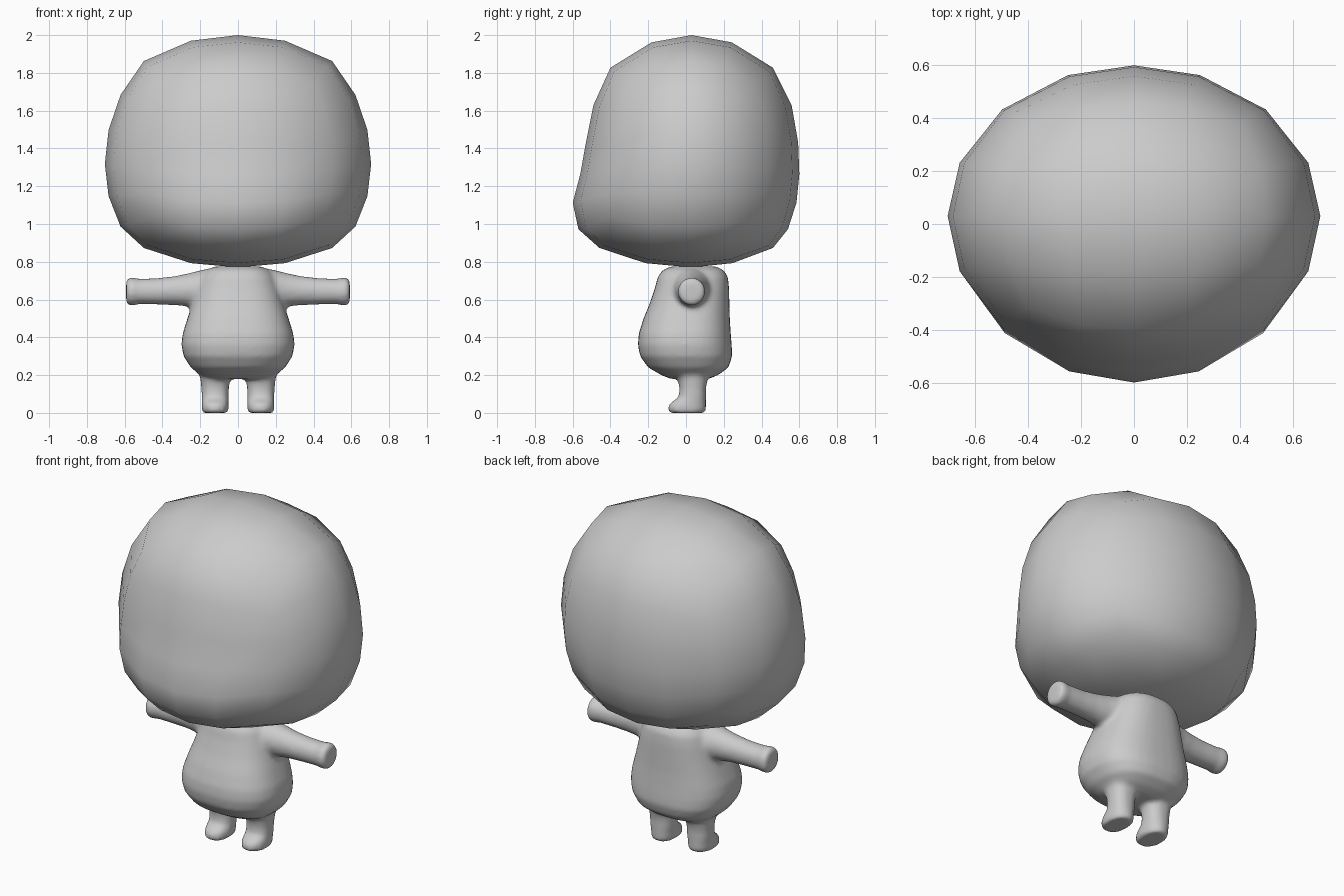
import bpy, bmesh, math
from mathutils import Vector

cube = bpy.data.objects.get("Cube")
if cube:
    bpy.data.objects.remove(cube, do_unlink=True)

grey = bpy.data.materials.new("plain grey")
grey.use_nodes = True
grey.diffuse_color = (0.6, 0.6, 0.6, 1)
grey.node_tree.nodes["Principled BSDF"].inputs["Base Color"].default_value = (0.6, 0.6, 0.6, 1)


def finish(bm, name):
    bmesh.ops.recalc_face_normals(bm, faces=bm.faces)
    for f in bm.faces:
        f.smooth = True
    mesh = bpy.data.meshes.new(name)
    bm.to_mesh(mesh)
    bm.free()
    mesh.materials.append(grey)
    obj = bpy.data.objects.new(name, mesh)
    bpy.context.collection.objects.link(obj)
    return obj


def lerp_table(table, s, col):
    for a, b in zip(table, table[1:]):
        if s <= b[0]:
            t = max(0, (s - a[0]) / (b[0] - a[0]))
            return a[col] + t * (b[col] - a[col])
    return table[-1][col]


def loft(bm, sections, place, power=2.0, n=28):
    """Closed tube; each section is (along, u_min, u_max, v_min, v_max)."""
    rings = []
    for along, u0, u1, v0, v1 in sections:
        ring = []
        for i in range(n):
            a = math.tau * i / n
            c, s = math.cos(a), math.sin(a)
            u = math.copysign(abs(c) ** (2 / power), c)
            v = math.copysign(abs(s) ** (2 / power), s)
            ring.append(bm.verts.new(place(along, (u0 + u1) / 2 + u * (u1 - u0) / 2,
                                           (v0 + v1) / 2 + v * (v1 - v0) / 2)))
        rings.append(ring)
    for a, b in zip(rings, rings[1:]):
        for i in range(n):
            j = (i + 1) % n
            bm.faces.new((a[i], a[j], b[j], b[i]))
    bm.faces.new(rings[0])
    bm.faces.new(rings[-1])


# Head: a low-poly rounded box, reshaped by height
# (sphere height, z, front depth, back depth)
HEAD = [(-1, .77, .69, .61), (-.707, .873, .69, .608), (-.47, .98, .68, .578),
        (-.236, 1.13, .648, .571), (0, 1.29, .59, .57), (.236, 1.465, .576, .58),
        (.47, 1.655, .59, .60), (.707, 1.845, .608, .608), (1, 2, .6, .6)]


def head_point(u, v, w):
    x = u * math.sqrt(1 - v * v / 2 - w * w / 2 + v * v * w * w / 3)
    y = v * math.sqrt(1 - u * u / 2 - w * w / 2 + u * u * w * w / 3)
    s = w * math.sqrt(1 - u * u / 2 - v * v / 2 + u * u * v * v / 3)
    lift = .035 * (x * x - y * y) * min(1, max(0, (s + .7) / .9))
    depth = lerp_table(HEAD, s, 2 if y < 0 else 3)
    return Vector((.705 * x, .03 + depth * y, lerp_table(HEAD, s, 1) + lift))


bm = bmesh.new()
cuts = (4, 4, 6)
for axis in range(3):
    p, q = [k for k in range(3) if k != axis]
    for side in (-1, 1):
        grid = []
        for i in range(cuts[p] + 1):
            row = []
            for j in range(cuts[q] + 1):
                c = [0, 0, 0]
                c[axis], c[p], c[q] = side, 2 * i / cuts[p] - 1, 2 * j / cuts[q] - 1
                row.append(bm.verts.new(head_point(*c)))
            grid.append(row)
        for i in range(cuts[p]):
            for j in range(cuts[q]):
                bm.faces.new((grid[i][j], grid[i + 1][j], grid[i + 1][j + 1], grid[i][j + 1]))
bmesh.ops.remove_doubles(bm, verts=bm.verts, dist=.0005)
finish(bm, "head")

# Body: torso, arms and legs blended into one smooth skin
bm = bmesh.new()


def upright(z, x, y):
    return Vector((x, y, z))


torso = [(.18, .14, -.08, .12), (.2, .2, -.13, .17), (.24, .25, -.2, .225),
         (.3, .288, -.243, .245), (.36, .3, -.255, .242), (.42, .293, -.25, .237),
         (.5, .268, -.225, .232), (.58, .242, -.192, .23), (.66, .22, -.165, .228),
         (.72, .2, -.15, .222), (.755, .17, -.125, .2), (.776, .12, -.08, .16)]
loft(bm, [(z, -hx, hx, y0, y1) for z, hx, y0, y1 in torso], upright, 2.5, 40)

arm = [(.05, .12, .52, .77), (.14, .115, .53, .768), (.2, .1, .55, .755), (.26, .084, .562, .74),
       (.33, .074, .57, .725), (.42, .068, .573, .714), (.53, .068, .575, .71),
       (.55, .073, .568, .717), (.575, .073, .568, .717), (.592, .06, .58, .704)]
leg = [(0, .064, -.088, .102), (.01, .071, -.095, .106), (.045, .071, -.092, .106),
       (.062, .071, -.07, .106), (.08, .071, -.04, .106), (.13, .073, -.034, .106),
       (.18, .078, -.045, .115), (.24, .09, -.08, .14)]
for side in (-1, 1):
    loft(bm, [(x, .03 - r, .03 + r, z0, z1) for x, r, z0, z1 in arm],
         lambda x, y, z: Vector((side * x, y, z)))
    loft(bm, [(z, .121 - r, .121 + r, y0, y1) for z, r, y0, y1 in leg],
         lambda z, x, y: Vector((side * x, y, z)), 2.3)

body = finish(bm, "body")
blend = body.modifiers.new("blend", "REMESH")
blend.mode = 'VOXEL'
blend.voxel_size = .013
blend.use_smooth_shade = True
soften = body.modifiers.new("soften", "SMOOTH")
soften.factor = .5
soften.iterations = 8
